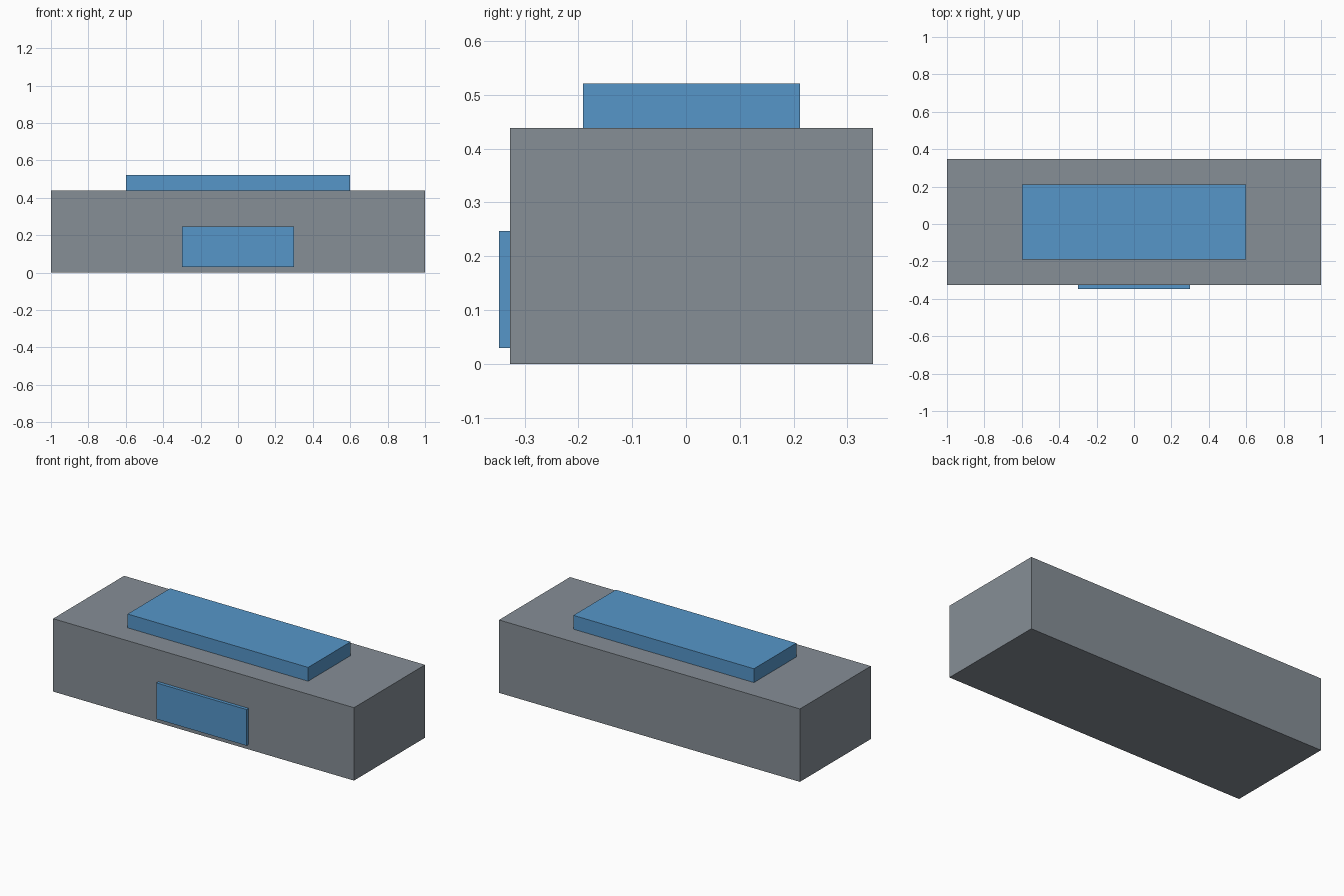
import bpy
from mathutils import Vector

cube = bpy.data.objects.get("Cube")
if cube:
    bpy.data.objects.remove(cube, do_unlink=True)


def material(name, color):
    mat = bpy.data.materials.new(name)
    mat.use_nodes = True
    mat.diffuse_color = color
    mat.node_tree.nodes["Principled BSDF"].inputs["Base Color"].default_value = color
    return mat


def box(name, low, high, mat):
    """Flat-sided box between two opposite corners."""
    low, high = Vector(low), Vector(high)
    bpy.ops.mesh.primitive_cube_add(size=1, location=(low + high) / 2)
    obj = bpy.context.object
    obj.name = name
    obj.scale = high - low
    bpy.ops.object.transform_apply(location=False, rotation=False, scale=True)
    obj.data.materials.append(mat)
    return obj


grey = material("slate grey", (0.238, 0.271, 0.305, 1))
blue = material("sky blue", (0.092, 0.305, 0.584, 1))

# Main block
box("body", (-1, -0.327, 0), (1, 0.347, 0.438), grey)

# Raised slab on the top, slightly in front of the block's edges
box("top_panel", (-0.6, -0.191, 0.438), (0.6, 0.212, 0.521), blue)

# Thin plate low on the front face
box("front_panel", (-0.3, -0.347, 0.03), (0.3, -0.327, 0.247), blue)
